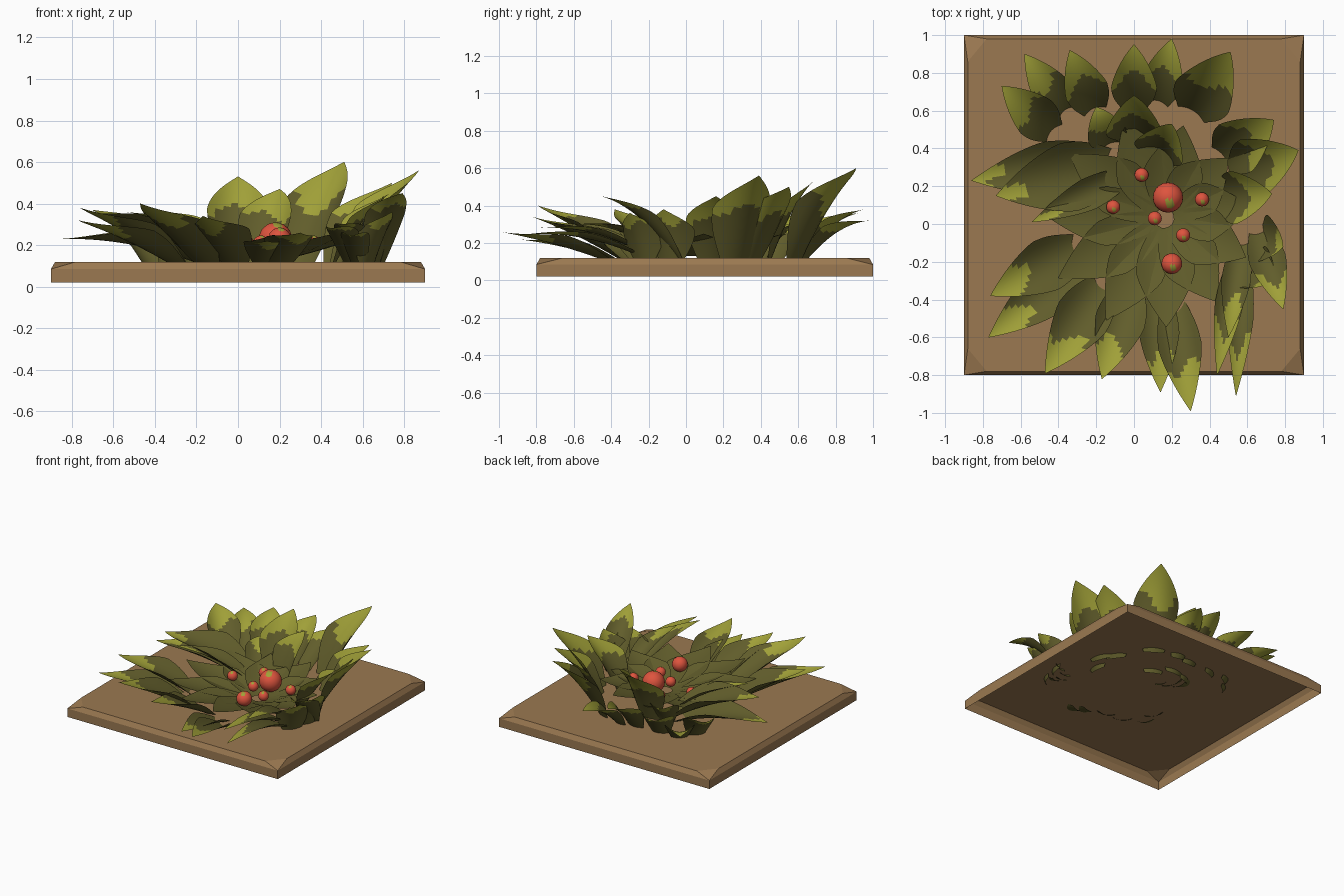
import bpy, bmesh, math, random
from mathutils import Vector

if "Cube" in bpy.data.objects:
    bpy.data.objects.remove(bpy.data.objects["Cube"])
random.seed(4)


def material(name, rgb):
    m = bpy.data.materials.new(name)
    lin = [((c / 255 + 0.055) / 1.055) ** 2.4 for c in rgb]
    m.diffuse_color = (*lin, 1)
    m.use_nodes = True
    m.node_tree.nodes["Principled BSDF"].inputs["Base Color"].default_value = m.diffuse_color
    return m


BROWN = material("soil_brown", (155, 121, 81))
DARK = material("dark_olive", (97, 93, 43))
LIGHT = material("light_olive", (160, 160, 56))
RED = material("berry_red", (222, 84, 62))


def finish(bm, name, mats, smooth=0):
    me = bpy.data.meshes.new(name)
    bm.to_mesh(me)
    bm.free()
    ob = bpy.data.objects.new(name, me)
    bpy.context.collection.objects.link(ob)
    for m in mats:
        me.materials.append(m)
    if smooth:
        bpy.context.view_layer.objects.active = ob
        ob.select_set(True)
        bpy.ops.object.shade_smooth_by_angle(angle=math.radians(smooth))
        ob.select_set(False)


# Soil tile: square walls, worn top corners, open underneath
bm = bmesh.new()
for sx in (-1, 1):
    for sy in (-1, 1):
        for z in (.02, .085):
            bm.verts.new((sx * .9, .1 + sy * .9, z))
        bm.verts.new((sx * .88, .1 + sy * .76, .12))
        bm.verts.new((sx * .78, .1 + sy * .88, .12))
bmesh.ops.convex_hull(bm, input=bm.verts)
bm.normal_update()
bmesh.ops.delete(bm, geom=[f for f in bm.faces if f.normal.z < -.9], context='FACES')
finish(bm, "soil_tile", [BROWN])

# Leaf: cupped pointed blade along a curved spine, light toward the tip
STEPS, ACROSS = 20, 8


def leaf(name, base, tip, width, bow=0, cup=.25, split=.64):
    a, c = Vector(base), Vector(tip)
    b = (a + c) / 2 + Vector((0, 0, bow))
    flat = Vector((c.x - a.x, c.y - a.y, 0)).normalized()
    side = Vector((-flat.y, flat.x, 0))
    phase = random.uniform(0, 6)
    bm = bmesh.new()
    rows = []
    for i in range(STEPS + 1):
        t = i / STEPS
        w = .45 + .55 * math.sin(math.pi * t / .9) if t < .45 else 1.01 - ((t - .45) / .55) ** 1.4
        p = a * (1 - t) ** 2 + b * 2 * t * (1 - t) + c * t * t
        d = ((b - a) * (1 - t) + (c - b) * t).normalized()
        up = d.cross(side)
        row = []
        for j in range(ACROSS + 1):
            u = j * 2 / ACROSS - 1
            row.append(bm.verts.new(p + side * u * w * width / 2 + up * cup * width * w * w * u * u))
        rows.append(row)
    for i in range(STEPS):
        for j in range(ACROSS):
            f = bm.faces.new((rows[i][j], rows[i + 1][j], rows[i + 1][j + 1], rows[i][j + 1]))
            edge = split + .09 * math.sin(j * .8 + phase)
            f.material_index = int((i + .5) / STEPS > edge)
    finish(bm, name, [DARK, LIGHT], 40)


def fan(name, centre, start, girth, bow, tips, split=.64):
    """Leaves running outward from a centre to each tip; taller ones are wider."""
    cx, cy = centre
    for k, (x, y, z) in enumerate(tips):
        base = (cx + (x - cx) * start, cy + (y - cy) * start, .09)
        leaf(f"{name}_{k}", base, (x, y, z), girth * (.25 + z), bow, split=split)


# Outer leaves by side of the plant
fan("front_leaf", (.12, .1), .45, .45, .03,
    [(-.77, -.6, .32), (-.47, -.79, .4), (-.17, -.82, .34),
     (.14, -.89, .22), (.3, -.99, .26), (-.76, -.38, .38)])
fan("thin_leaf", (.6, .15), .3, .28, .12,
    [(.54, -.91, .24), (.44, -.8, .28), (.79, -.45, .45), (.5, -.6, .3)])
fan("left_leaf", (.25, .4), .35, .6, .08,
    [(-.86, .23, .23), (-.73, .15, .36)], .82)
fan("curled_leaf", (.25, .4), .35, .28, .1, [(-.54, .01, .36)], .8)
fan("back_leaf", (0, .1), .6, .38, .1,
    [(-.7, .73, .37), (-.58, .9, .3), (-.34, .92, .36), (0, .95, .38), (0, .68, .53),
     (.2, .98, .32), (.51, .91, .6), (-.2, .62, .3), (.2, .53, .47)], .5)
fan("right_leaf", (.12, .1), .55, .4, .07,
    [(.74, .55, .5), (.87, .39, .56), (.73, .16, .45)], .5)
fan("side_leaf", (.12, .1), .82, .42, .04, [(.79, -.12, .38), (.74, -.3, .36)], .7)

# Inner leaves: low dark rosette under the berries
for k in range(11):
    ang = k * math.tau / 11 + .2
    dx, dy = math.cos(ang), math.sin(ang)
    reach = .55 - .07 * dx
    leaf(f"inner_leaf_{k}", (.16 + .05 * dx, .03 + .05 * dy, .13),
         (.14 + reach * dx, reach * dy, .25), .31, -.02, .12, split=1.2)

# Berries: two large and five small red balls with an olive cap patch
cap = Vector((.1, -.35, .8)).normalized()
SPOTS = [(.18, .14), (.2, -.21), (.04, .26), (-.11, .09), (.36, .13), (.11, .03), (.26, -.06)]
for k, (x, y) in enumerate(SPOTS):
    r = (.08, .055)[k] if k < 2 else .037
    bm = bmesh.new()
    bmesh.ops.create_icosphere(bm, subdivisions=3, radius=r)
    bm.normal_update()
    for f in bm.faces:
        f.material_index = int(f.normal.dot(cap) > .95)
    bmesh.ops.translate(bm, verts=bm.verts, vec=(x, y, .23 if k < 2 else .21))
    finish(bm, f"berry_{k}", [RED, LIGHT], 60)
